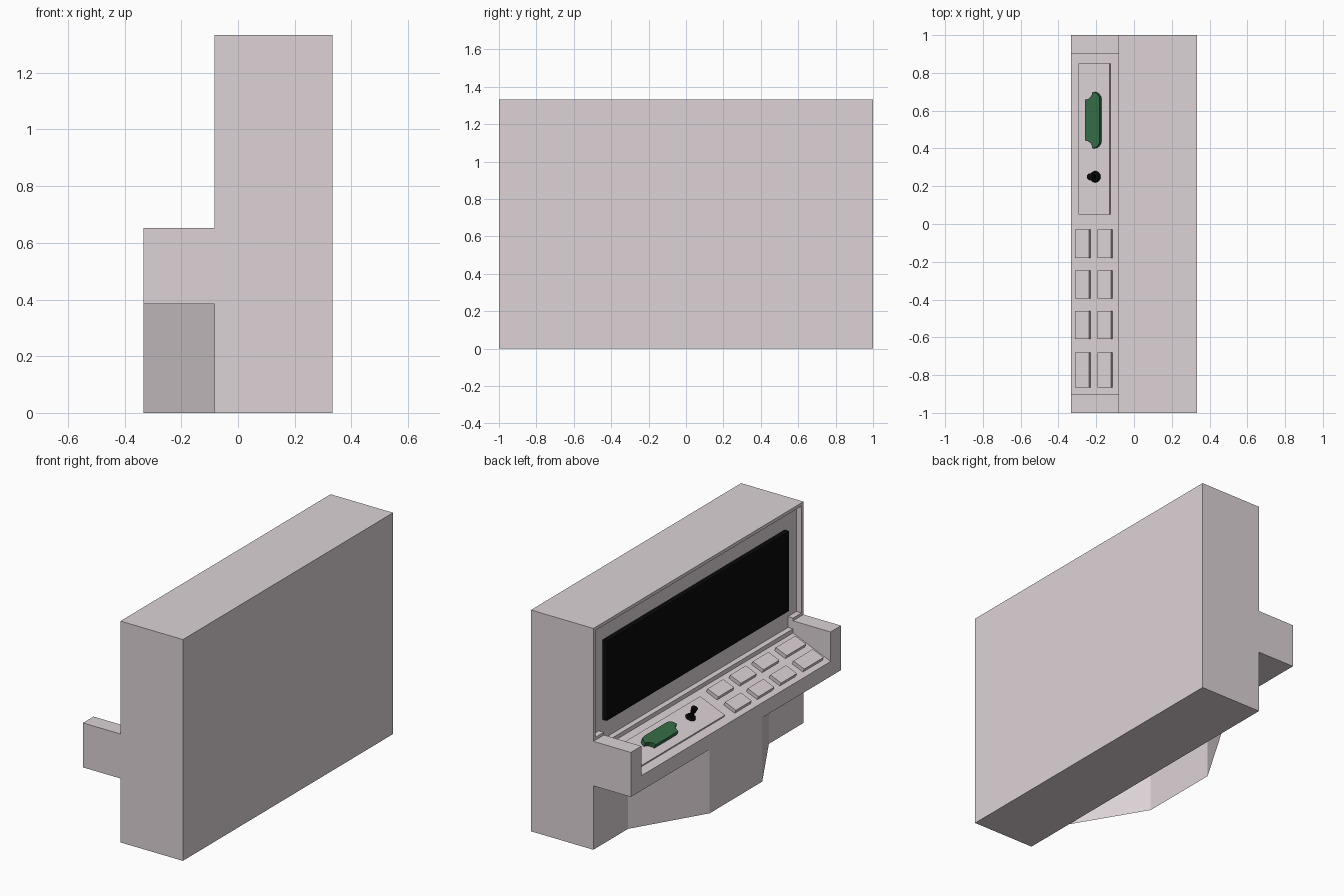
import bpy, bmesh, math
from mathutils import Matrix, Vector

if "Cube" in bpy.data.objects:
    bpy.data.objects.remove(bpy.data.objects["Cube"])


def material(name, rgb):
    m = bpy.data.materials.new(name)
    m.diffuse_color = (*rgb, 1)
    m.use_nodes = True
    m.node_tree.nodes["Principled BSDF"].inputs["Base Color"].default_value = m.diffuse_color
    return m


SHELL = material("warm_grey", (0.72, 0.65, 0.67))
BLACK = material("black", (0.003, 0.003, 0.003))
GREEN = material("green", (0.035, 0.15, 0.06))


def to_object(name, bm, mat, matrix=Matrix()):
    bmesh.ops.recalc_face_normals(bm, faces=bm.faces[:])
    me = bpy.data.meshes.new(name)
    bm.to_mesh(me)
    bm.free()
    ob = bpy.data.objects.new(name, me)
    ob.matrix_world = matrix
    me.materials.append(mat)
    bpy.context.collection.objects.link(ob)
    return ob


def prism(name, pts, axis, lo, hi, mat=SHELL, matrix=Matrix()):
    """Extrude a closed 2D outline along one axis from lo to hi."""
    bm = bmesh.new()

    def place(p):
        co = list(p)
        co.insert("xyz".index(axis), lo)
        return bm.verts.new(co)
    face = bm.faces.new([place(p) for p in pts])
    ext = bmesh.ops.extrude_face_region(bm, geom=[face])
    step = Vector((0, 0, 0))
    step["xyz".index(axis)] = hi - lo
    bmesh.ops.translate(bm, vec=step, verts=[v for v in ext["geom"] if isinstance(v, bmesh.types.BMVert)])
    return to_object(name, bm, mat, matrix)


def rect(x0, x1, y0, y1):
    return [(x0, y0), (x1, y0), (x1, y1), (x0, y1)]


def carve(ob, cutter):
    mod = ob.modifiers.new("carve", "BOOLEAN")
    mod.operation, mod.solver, mod.object = "DIFFERENCE", "EXACT", cutter
    bpy.context.view_layer.objects.active = ob
    bpy.ops.object.modifier_apply(modifier=mod.name)
    bpy.data.objects.remove(cutter)


FRONT, FACE, BACK = -0.333, -0.083, 0.333
SLOPE = 0.42


def panel_z(x):
    return 0.475 + SLOPE * (x - FRONT)


def on_panel(x, y):
    return Matrix.Translation((x, y, panel_z(x))) @ Matrix.Rotation(-math.atan(SLOPE), 4, "Y")


STRETCH = math.hypot(1, SLOPE)   # plan width -> length along the slope

# Cabinet with overhanging console
cabinet = prism("cabinet", [(BACK, 0), (BACK, 1.333), (FACE, 1.333), (FACE, 0.653), (FRONT, 0.653),
                            (FRONT, 0.385), (FACE, 0.385), (FACE, 0)], "y", -1, 1)
# Sloping control surface between the two arms
carve(cabinet, prism("console_cutter", [(-0.433, panel_z(-0.433)), (FACE, panel_z(FACE)),
                                        (FACE, 0.7), (-0.433, 0.7)], "y", -0.9, 0.9))
# Screen recess, dipping lower between the arms
carve(cabinet, prism("recess_cutter", [(-0.98, 0.67), (-0.9, 0.67), (-0.9, 0.605), (0.9, 0.605),
                                       (0.9, 0.67), (0.98, 0.67), (0.98, 1.313), (-0.98, 1.313)],
                     "x", -0.2, -0.05))

# Screen
prism("screen", rect(-0.868, 0.868, 0.725, 1.205), "x", -0.08, -0.048, BLACK)

# Pedestal: three open walls under the console
bm = bmesh.new()
plan = [(FACE, 0.67), (FRONT, 0.25), (FRONT, -0.25), (FACE, -0.67)]
low = [bm.verts.new((x, y, 0)) for x, y in plan]
top = [bm.verts.new((x, y, 0.385)) for x, y in plan]
for i in range(3):
    bm.faces.new((low[i + 1], low[i], top[i], top[i + 1]))
me = bpy.data.meshes.new("pedestal")
bm.normal_update()
if bm.faces[:][1].normal.x > 0:
    bmesh.ops.reverse_faces(bm, faces=bm.faces[:])
bm.to_mesh(me)
bm.free()
me.materials.append(SHELL)
bpy.context.collection.objects.link(bpy.data.objects.new("pedestal", me))

# Push buttons, two columns of four
rows = [(-0.18, -0.03), (-0.395, -0.245), (-0.61, -0.46), (-0.865, -0.68)]
for c, cx in enumerate((-0.267, -0.15)):
    for r, (y0, y1) in enumerate(rows):
        w, d = 0.036 * STRETCH, (y1 - y0) / 2
        prism(f"button_{c + 1}_{r + 1}", rect(-w, w, -d, d), "z", -0.004, 0.022,
              matrix=on_panel(cx, (y0 + y1) / 2))

# Plate carrying the handle and the joystick
w = 0.0825 * STRETCH
prism("control_plate", rect(-w, w, -0.4, 0.4), "z", -0.004, 0.013, matrix=on_panel(-0.207, 0.45))

# Green grip: one end has a notched corner and a rounded corner, mirrored
R = 0.042
angles = [math.radians(a) for a in (0, 22.5, 45, 67.5, 90)]
end = [(R * math.cos(a), 0.108 + R * math.sin(a)) for a in angles]
end += [(-R + R * math.cos(a), 0.15 - R * math.sin(a)) for a in angles[1:]]
outline = end + [(x, -y) for x, y in reversed(end)]
prism("green_grip", outline, "z", 0.01, 0.04, GREEN, on_panel(-0.205, 0.55))

# Joystick: collar, shaft and knob
for name, r1, r2, z0, z1 in (("joystick_collar", 0.033, 0.024, 0.01, 0.026),
                             ("joystick_shaft", 0.012, 0.012, 0.02, 0.06),
                             ("joystick_knob", 0.014, 0.019, 0.05, 0.085)):
    bm = bmesh.new()
    bmesh.ops.create_cone(bm, cap_ends=True, segments=10, radius1=r1, radius2=r2, depth=z1 - z0,
                          matrix=Matrix.Translation((0, 0, (z0 + z1) / 2)))
    to_object(name, bm, BLACK, on_panel(-0.2, 0.25))
